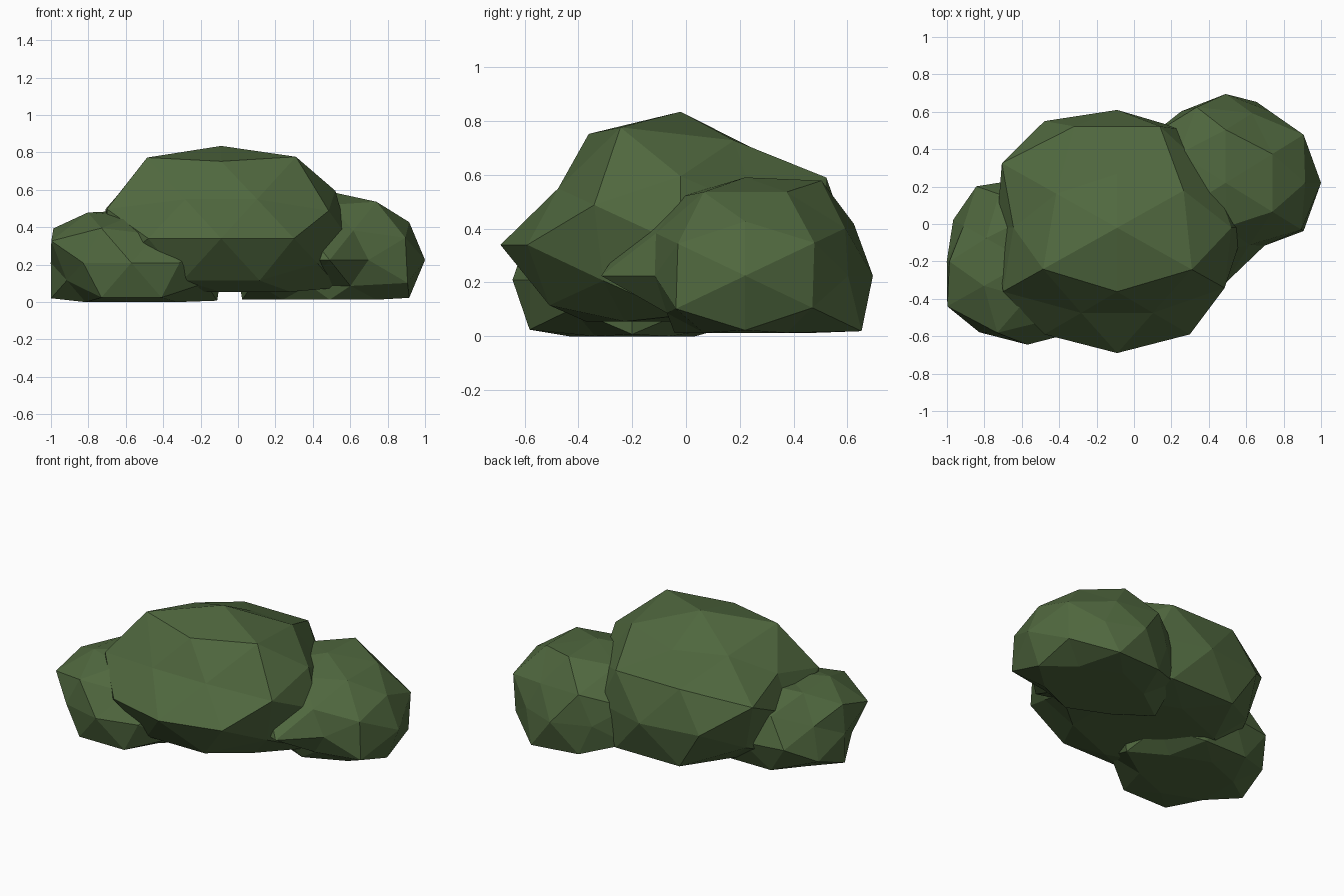
import bpy, bmesh, itertools
from mathutils import Vector

leaf = bpy.data.materials.new("leaf_green")
leaf.diffuse_color = (0.08, 0.138, 0.049, 1)


def sphere_directions():
    """Corner directions of a once-subdivided icosahedron."""
    dirs = set()
    for seed in ((1, 0, 0), (0.5257, 0.8507, 0), (0.5, 0.309, 0.809)):
        for turn in range(3):
            base = seed[turn:] + seed[:turn]
            for signs in itertools.product((1, -1), repeat=3):
                dirs.add(tuple(b * s + 0.0 for b, s in zip(base, signs)))
    return [Vector(d).normalized() for d in sorted(dirs)]


def clump(name, centre, radii, floor, tweaks):
    """Faceted ball; each tweak pushes or pulls the nearest corner; flat base."""
    bm = bmesh.new()
    for d in sphere_directions():
        bm.verts.new(d)
    bmesh.ops.convex_hull(bm, input=bm.verts[:])
    verts = bm.verts[:]
    unit = [v.co.copy() for v in verts]
    scale = [1.0] * len(verts)
    for x, y, z, factor in tweaks:
        aim = Vector((x, y, z)).normalized()
        best = max(range(len(verts)), key=lambda i: unit[i].dot(aim))
        scale[best] = factor
    for v, u, s in zip(verts, unit, scale):
        v.co = [c + a * r * s for c, a, r in zip(centre, u, radii)]
        v.co.z = max(v.co.z, floor)
    bmesh.ops.recalc_face_normals(bm, faces=bm.faces[:])
    mesh = bpy.data.meshes.new(name)
    bm.to_mesh(mesh)
    bm.free()
    mesh.materials.append(leaf)
    ob = bpy.data.objects.new(name, mesh)
    bpy.context.collection.objects.link(ob)
    return ob


# Large middle clump
clump("middle_foliage", (-0.09, -0.02, 0.34), (0.74, 0.67, 0.5), 0.055, [
    (1, 0, 0, 0.92), (-1, 0, 0, 0.87), (0, 1, 0, 0.94), (0, 0, 1, 0.99),
    (0, .53, .85, 0.82), (.53, .85, 0, 0.92), (.85, 0, .53, 0.97),
    (-.85, 0, .53, 0.88), (-.5, .31, .81, 0.88), (.5, .31, .81, 0.96),
    (.5, -.31, .81, 1.08), (-.5, -.31, .81, 1.07), (0, -.53, .85, 0.97),
    (.31, -.81, .5, 0.84), (-.31, -.81, .5, 0.84),
    (.31, -.81, -.5, 0.9), (-.31, -.81, -.5, 0.9),
    (-.81, .5, .31, 1.03), (-.81, -.5, .31, 1.02), (.81, .5, .31, 0.85),
    (.81, -.5, .31, 0.96), (.81, -.5, -.31, 0.86), (-.81, .5, -.31, 0.9)])

# Right-hand clump, set towards the back
clump("right_foliage", (0.49, 0.22, 0.225), (0.5, 0.5, 0.385), 0.013, [
    (1, 0, 0, 1.02), (0, 1, 0, 0.95), (0, -1, 0, 1.07), (0, 0, 1, 0.95),
    (.31, .81, -.5, 1.07), (.31, .81, .5, 0.92), (.81, .5, .31, 1.03),
    (.53, .85, 0, 0.9), (-.53, .85, 0, 0.9), (.31, -.81, -.5, 0.72),
    (-.31, -.81, -.5, 0.7), (.81, -.5, -.31, 1.03),
    (.53, -.85, 0, 0.79), (.31, -.81, .5, 0.82), (0, -.53, .85, 0.9),
    (0, .53, .85, 1.08), (-.85, 0, -.53, 1.1)])

# Left-hand clump, set towards the front
clump("left_foliage", (-0.57, -0.2, 0.21), (0.49, 0.445, 0.35), 0.0, [
    (-1, 0, 0, 0.88), (-.81, -.5, .31, 1.08), (-.85, 0, -.53, 1.03),
    (-.81, .5, .31, 0.86), (-.53, .85, 0, 1.06), (-.31, -.81, .5, 1.06),
    (.31, -.81, .5, 0.86), (-.5, -.31, .81, 0.95), (-.5, .31, .81, 0.9),
    (0, -.53, .85, 0.84), (.31, -.81, -.5, 1.06), (-.31, -.81, -.5, 1.06),
    (-.81, -.5, -.31, 0.87), (.85, 0, -.53, 1.1), (0, 0, 1, 0.8)])
